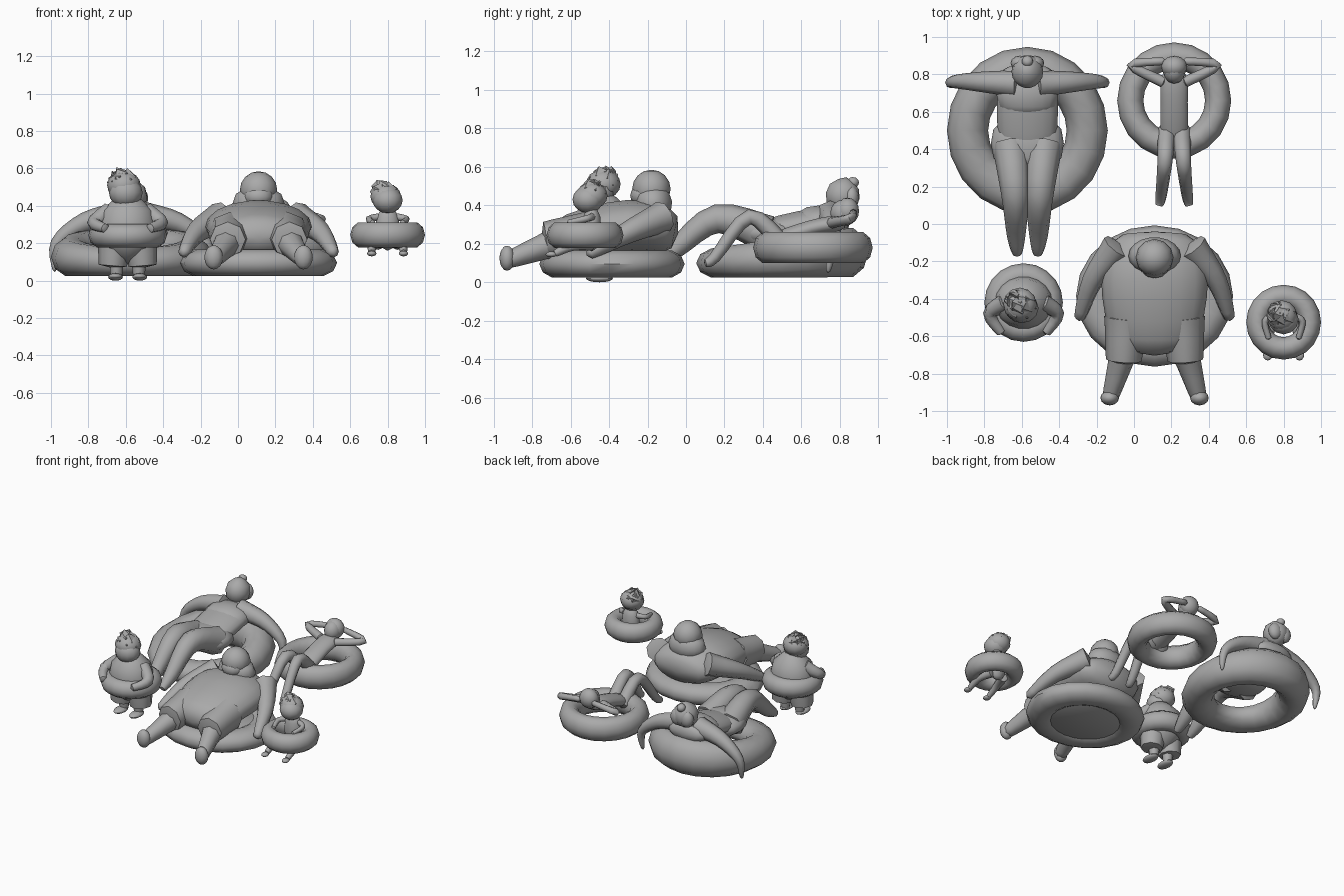
import bpy, bmesh, math, random
from mathutils import Vector, Matrix
from mathutils.geometry import interpolate_bezier

cube = bpy.data.objects.get("Cube")
if cube:
    bpy.data.objects.remove(cube, do_unlink=True)

grey = bpy.data.materials.new("plain_grey")
grey.use_nodes = True
tone = (0.4, 0.4, 0.4, 1)
grey.diffuse_color = tone
grey.node_tree.nodes["Principled BSDF"].inputs["Base Color"].default_value = tone

X, Y, Z = Vector((1, 0, 0)), Vector((0, 1, 0)), Vector((0, 0, 1))


def finish(name, bm, angle=50):
    """Turn a bmesh into a smooth shaded object with sharp edges kept."""
    bmesh.ops.recalc_face_normals(bm, faces=bm.faces)
    mesh = bpy.data.meshes.new(name)
    bm.to_mesh(mesh)
    bm.free()
    mesh.materials.append(grey)
    for poly in mesh.polygons:
        poly.use_smooth = True
    mesh.set_sharp_from_angle(angle=math.radians(angle))
    bpy.context.scene.collection.objects.link(bpy.data.objects.new(name, mesh))


def smooth_path(joints):
    """Sample a soft curve through the joints."""
    padded = [joints[0], *joints, joints[-1]]
    path = [joints[0]]
    for before, start, end, after in zip(padded, joints, joints[1:], padded[3:]):
        pull_start, pull_end = (end - before) / 6, (after - start) / 6
        path += interpolate_bezier(start, start + pull_start, end - pull_end, end, 5)[1:]
    return path


def loft(name, joints, profile, ref, sides):
    """Skin ellipses along a path; profile gives half width and half depth."""
    bm = bmesh.new()
    path = smooth_path(joints)
    last = len(path) - 1
    rings = []
    for i, centre in enumerate(path):
        tangent = (path[min(i + 1, last)] - path[max(i - 1, 0)]).normalized()
        across = (ref - tangent * ref.dot(tangent)).normalized()
        depth = across.cross(tangent)
        wide, deep = profile(i / last)
        turns = [math.tau * k / sides for k in range(sides)]
        rings.append([bm.verts.new(centre + across * wide * math.cos(a) + depth * deep * math.sin(a))
                      for a in turns])
    for low, high in zip(rings, rings[1:]):
        for k in range(sides):
            bm.faces.new((low[k - 1], low[k], high[k], high[k - 1]))
    # Shallow domed ends
    for ring, end, inner in ((rings[0], path[0], path[1]), (rings[-1], path[-1], path[-2])):
        pole = bm.verts.new(end + (end - inner) / 2)
        for k in range(sides):
            bm.faces.new((ring[k - 1], ring[k], pole))
    finish(name, bm)


def limbs(name, cx, joints, girth, tip, ref=X):
    """Mirrored pair of limbs tapering evenly from girth to tip."""
    for side, flip in (("left", 1), ("right", -1)):
        path = [Vector((cx + flip * x, y, z)) for x, y, z in joints]
        loft(f"{side}_{name}", path, lambda t: (girth + (tip - girth) * t,) * 2, ref, 8)


def trunk(name, cx, spine, wide, deep, roundness=0.4, waist=0):
    """Rounded body along a spine of (y, z) points, pinched at the waist."""
    def profile(t):
        swell = math.sin(math.pi * (0.08 + 0.84 * t)) ** roundness
        swell *= 1 - waist * math.sin(math.pi * t) ** 4
        return wide * swell, deep * swell
    loft(name, [Vector((cx, y, z)) for y, z in spine], profile, X, 18)


def ball(name, centre, size):
    bm = bmesh.new()
    bmesh.ops.create_uvsphere(bm, u_segments=12, v_segments=8, radius=1)
    place = Matrix.LocRotScale(Vector(centre), None, Vector(size))
    bmesh.ops.transform(bm, verts=bm.verts, matrix=place)
    finish(name, bm)


def ball_pair(name, centre, spread, size):
    for side, flip in (("left", 1), ("right", -1)):
        ball(f"{side}_{name}", Vector(centre) + X * spread * flip, size)


def swim_ring(name, centre, major, minor, front, back, oval=1, segments=20, sides=10):
    """Inflated ring whose height runs from front to back above its base."""
    bm = bmesh.new()
    grid = []
    for i in range(segments):
        a = math.tau * i / segments
        outward = Vector((math.cos(a), math.sin(a) * oval, 0))
        half = (front + (back - front) * (math.sin(a) + 1) / 2) / 2
        turns = [math.tau * k / sides for k in range(sides)]
        grid.append([bm.verts.new(Vector(centre) + outward * (major + minor * math.cos(p))
                                  + Z * half * (1 + math.sin(p))) for p in turns])
    for i in range(segments):
        for k in range(sides):
            bm.faces.new((grid[i - 1][k - 1], grid[i][k - 1], grid[i][k], grid[i - 1][k]))
    finish(name, bm)


def tufted_hair(name, centre, size, count, seed):
    """Cap of hair covered with short broad tufts in a spiral."""
    rng = random.Random(seed)
    ball(name + "_cap", centre, (size, size, size * 0.85))
    bm = bmesh.new()
    for i in range(count):
        lift = 1 - 1.1 * i / count
        flat = math.sqrt(1 - lift * lift)
        out = Vector((math.cos(i * 2.4) * flat, math.sin(i * 2.4) * flat, lift))
        lean = out + Vector((0.6, -0.3, rng.uniform(-0.9, 0)))
        made = bmesh.ops.create_cone(bm, cap_ends=True, segments=5, radius1=size / 2,
                                     radius2=0, depth=size * 0.6)
        spin = Z.rotation_difference(lean.normalized()).to_matrix().to_4x4()
        place = Matrix.Translation(Vector(centre) + out * size * 0.75) @ spin
        bmesh.ops.transform(bm, verts=made["verts"], matrix=place)
    finish(name + "_tufts", bm, 30)


# Large woman lounging on a thick ring
woman = -0.57
swim_ring("large_ring", (woman, 0.5, 0.02), 0.32, 0.11, front=0.16, back=0.27, oval=1.04)
trunk("woman_torso", woman, [(0.84, 0.31), (0.68, 0.31), (0.34, 0.24)], 0.18, 0.085, waist=0.1)
trunk("woman_bust", woman, [(0.79, 0.32), (0.59, 0.31)], 0.165, 0.085, roundness=0.3)
trunk("woman_hips", woman, [(0.56, 0.25), (0.3, 0.26)], 0.195, 0.085, roundness=0.3)
limbs("woman_leg", woman, [(0.09, 0.42, 0.25), (0.065, 0.16, 0.33), (0.06, -0.06, 0.17), (0.055, -0.16, 0.1)],
      girth=0.1, tip=0.025)
limbs("woman_arm", woman, [(0.06, 0.75, 0.35), (0.25, 0.76, 0.31), (0.4, 0.76, 0.2), (0.41, 0.74, 0.06)],
      girth=0.075, tip=0.012, ref=Y)
trunk("woman_neck", woman, [(0.78, 0.34), (0.8, 0.42)], 0.06, 0.05)
trunk("woman_head", woman, [(0.8, 0.37), (0.83, 0.53)], 0.085, 0.09, roundness=0.6)
trunk("woman_topknot", woman, [(0.86, 0.5), (0.88, 0.54)], 0.03, 0.03)
ball_pair("woman_hair", (woman, 0.86, 0.44), 0.04, (0.05, 0.04, 0.06))

# Slim woman with her hands behind her head
slim = 0.215
swim_ring("slim_ring", (slim, 0.66, 0.095), 0.235, 0.07, front=0.17, back=0.17, oval=1.02)
trunk("slim_torso", slim, [(0.82, 0.31), (0.65, 0.28), (0.42, 0.2)], 0.085, 0.05, waist=0.15)
limbs("slim_leg", slim, [(0.04, 0.5, 0.2), (0.05, 0.33, 0.34), (0.07, 0.15, 0.13), (0.08, 0.1, 0.1)],
      girth=0.05, tip=0.02)
limbs("slim_arm", slim, [(0.06, 0.76, 0.31), (0.23, 0.85, 0.33), (0.06, 0.87, 0.36)],
      girth=0.03, tip=0.02, ref=Z)
ball("slim_head", (slim, 0.82, 0.36), (0.06, 0.07, 0.07))
ball("slim_hair", (slim, 0.84, 0.37), (0.07, 0.06, 0.07))

# Heavy man lying on a filled float
man = 0.11
swim_ring("round_float", (man, -0.385, 0.02), 0.31, 0.11, front=0.15, back=0.15, oval=0.9)
trunk("float_floor", man, [(-0.385, 0.04), (-0.385, 0.15)], 0.34, 0.3, roundness=0.1)
trunk("man_torso", man, [(-0.06, 0.26), (-0.3, 0.29), (-0.67, 0.23)], 0.285, 0.14, roundness=0.35)
limbs("man_shorts", man, [(0.15, -0.5, 0.25), (0.165, -0.73, 0.22)], girth=0.12, tip=0.095)
limbs("man_leg", man, [(0.17, -0.7, 0.2), (0.24, -0.94, 0.11)], girth=0.075, tip=0.04)
ball_pair("man_foot", (man, -0.93, 0.125), 0.24, (0.05, 0.04, 0.065))
limbs("man_arm", man, [(0.2, -0.12, 0.34), (0.33, -0.3, 0.26), (0.4, -0.5, 0.15)],
      girth=0.085, tip=0.03)
trunk("man_neck", man, [(-0.16, 0.32), (-0.18, 0.5)], 0.14, 0.1, roundness=0.6)
ball("man_head", (man, -0.18, 0.485), (0.1, 0.1, 0.1))
ball("man_chin", (man, -0.22, 0.45), (0.08, 0.07, 0.06))

# Stout boy standing inside a ring
boy, middle = -0.59, -0.42
swim_ring("boy_ring", (boy, middle, 0.175), 0.145, 0.065, front=0.13, back=0.14)
trunk("boy_torso", boy, [(middle, 0.12), (middle, 0.44)], 0.16, 0.145, roundness=0.6)
limbs("boy_arm", boy, [(0.1, middle, 0.37), (0.18, -0.48, 0.31), (0.12, -0.58, 0.28)],
      girth=0.05, tip=0.025, ref=Z)
limbs("boy_shorts", boy, [(0.07, middle, 0.2), (0.08, middle, 0.08)], girth=0.09, tip=0.075)
limbs("boy_shin", boy, [(0.06, middle, 0.1), (0.06, middle, 0.02)], girth=0.04, tip=0.03)
ball_pair("boy_foot", (boy, -0.45, 0.02), 0.065, (0.04, 0.07, 0.02))
ball("boy_head", (boy - 0.01, -0.45, 0.47), (0.09, 0.08, 0.08))
tufted_hair("boy_hair", (boy - 0.02, -0.43, 0.51), 0.09, count=18, seed=3)

# Small child floating in a small ring, feet hanging forward
child, middle = 0.8, -0.49
swim_ring("child_ring", (child, -0.525, 0.175), 0.14, 0.06, front=0.14, back=0.14)
trunk("child_torso", child, [(middle, 0.18), (middle, 0.38)], 0.065, 0.05)
limbs("child_arm", child, [(0.05, middle, 0.34), (0.1, -0.52, 0.33), (0.08, -0.61, 0.31)],
      girth=0.02, tip=0.015, ref=Z)
limbs("child_leg", child, [(0.05, middle, 0.2), (0.08, -0.59, 0.19), (0.085, -0.68, 0.15)],
      girth=0.035, tip=0.018)
ball_pair("child_foot", (child, -0.7, 0.145), 0.085, (0.025, 0.03, 0.015))
ball("child_head", (child, -0.51, 0.43), (0.08, 0.08, 0.07))
tufted_hair("child_hair", (child - 0.01, -0.49, 0.45), 0.082, count=16, seed=8)
